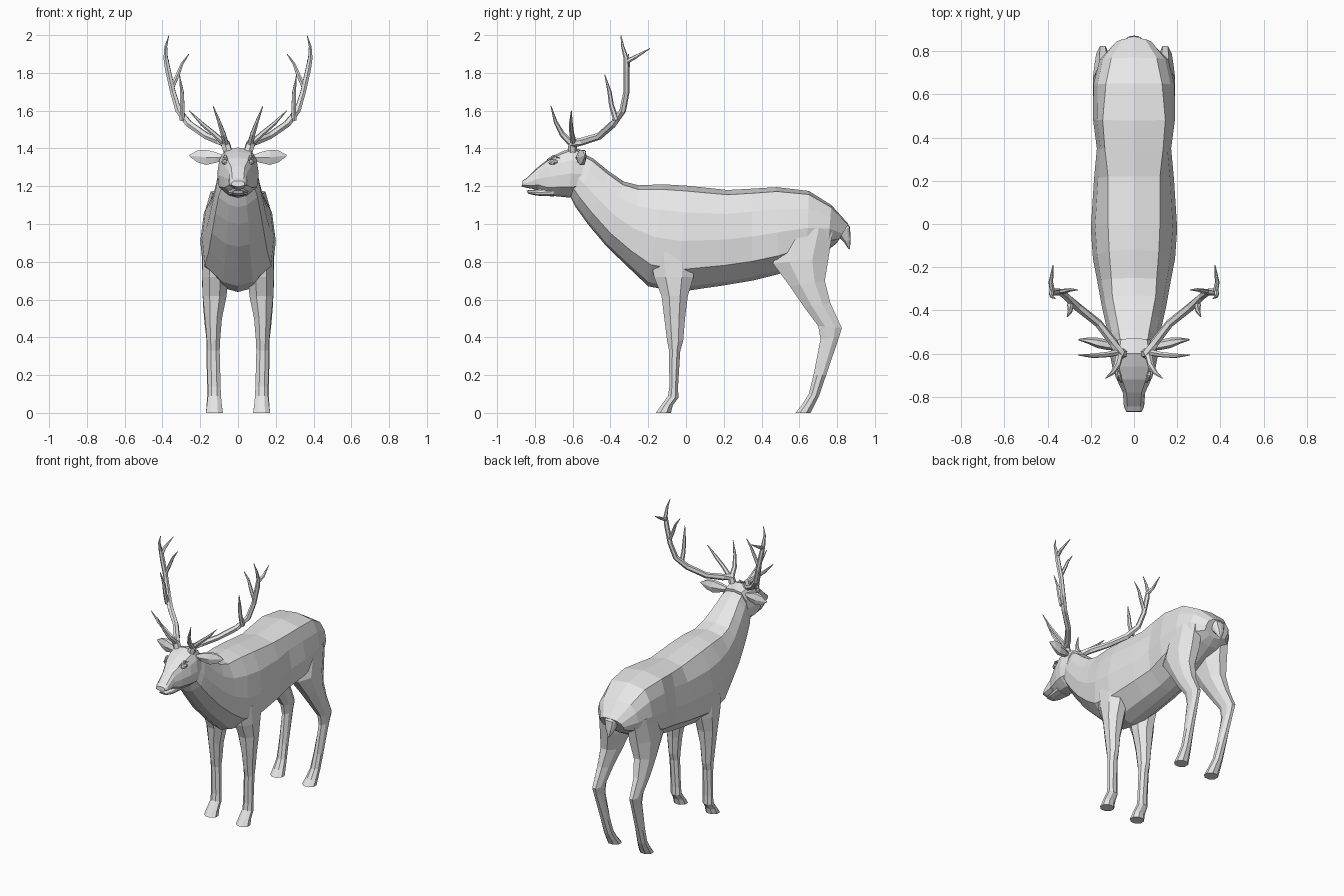
import bpy, bmesh, math
from mathutils import Vector

coat = bpy.data.materials.new("plain_grey")
coat.diffuse_color = (0.8, 0.8, 0.8, 1)


def loft(name, rings, mirror=False):
    """Skin a list of equal-sized rings into a closed flat-shaded mesh."""
    bm = bmesh.new()
    vs = [[bm.verts.new(p) for p in r] for r in rings]
    n = len(rings[0])
    for a, b in zip(vs, vs[1:]):
        for i in range(n):
            j = (i + 1) % n
            bm.faces.new((a[i], a[j], b[j], b[i]))
    bm.faces.new(vs[0][::-1])
    bm.faces.new(vs[-1])
    bmesh.ops.recalc_face_normals(bm, faces=bm.faces)
    me = bpy.data.meshes.new(name)
    bm.to_mesh(me)
    bm.free()
    me.materials.append(coat)
    ob = bpy.data.objects.new(name, me)
    bpy.context.collection.objects.link(ob)
    if mirror:
        mod = ob.modifiers.new("mirror", 'MIRROR')
        mod.use_mirror_merge = False
    return ob


# Half cross-section: (fraction from top to bottom, width fraction)
HALF = [(0.25, 0.9), (0.52, 1.0), (0.79, 0.92), (0.96, 0.42)]


def trunk_ring(yt, zt, yb, zb, wtop, wmax):
    top, bot = Vector((0, yt, zt)), Vector((0, yb, zb))
    side = [(0.05, wtop)] + [(t, w * wmax) for t, w in HALF]
    right = [top.lerp(bot, t) + Vector((w, 0, 0)) for t, w in side]
    left = [Vector((-p.x, p.y, p.z)) for p in reversed(right)]
    return [top] + right + [bot] + left


def leg_ring(yf, zf, yb, zb, xin, xout):
    pts = []
    for k in range(8):
        a = math.radians(22.5 + 45 * k)
        u, v = math.cos(a) * 1.08, math.sin(a) * 1.08
        pts.append(Vector(((xin + xout) / 2 + u * (xout - xin) / 2,
                           (yf + yb) / 2 + v * (yb - yf) / 2,
                           (zf + zb) / 2 + v * (zb - zf) / 2)))
    return pts


def horn(name, pts, sides=6):
    """Tapered tube; each point is x, y, z, radius."""
    P = [Vector(p[:3]) for p in pts]
    rings = []
    for i, p in enumerate(P):
        d = (P[min(i + 1, len(P) - 1)] - P[max(i - 1, 0)]).normalized()
        u = d.cross(Vector((0.5, 1, 0.1))).normalized()
        v = d.cross(u)
        rings.append([p + pts[i][3] * (u * math.cos(2 * math.pi * k / sides)
                                       + v * math.sin(2 * math.pi * k / sides))
                      for k in range(sides)])
    return loft(name, rings, True)


# Neck and torso
loft("body", [trunk_ring(*s) for s in [
    (-.56, 1.38, -.62, 1.16, .06, .09),
    (-.49, 1.345, -.585, 1.09, .07, .112),
    (-.41, 1.28, -.52, 1.00, .085, .13),
    (-.33, 1.225, -.42, .88, .10, .15),
    (-.25, 1.205, -.30, .765, .105, .168),
    (-.12, 1.21, -.20, .67, .115, .19),
    (0, 1.203, -.04, .64, .12, .20),
    (.22, 1.18, .20, .675, .12, .185),
    (.35, 1.187, .35, .70, .135, .172),
    (.48, 1.195, .49, .735, .145, .19),
    (.65, 1.175, .64, .80, .13, .188),
    (.77, 1.10, .75, .86, .105, .16),
    (.86, 1.00, .80, .90, .05, .09)]])

# Skull and muzzle
loft("head", [trunk_ring(*s) for s in [
    (-.868, 1.228, -.87, 1.198, .024, .035),
    (-.845, 1.243, -.845, 1.192, .03, .047),
    (-.78, 1.305, -.78, 1.18, .035, .052),
    (-.72, 1.352, -.74, 1.152, .055, .075),
    (-.66, 1.382, -.67, 1.145, .07, .10),
    (-.60, 1.405, -.62, 1.14, .07, .11),
    (-.53, 1.385, -.57, 1.15, .06, .10)]])
loft("lower_jaw", [trunk_ring(*s) for s in [
    (-.845, 1.178, -.835, 1.16, .018, .028),
    (-.80, 1.182, -.79, 1.15, .028, .042),
    (-.70, 1.20, -.70, 1.146, .03, .055)]])

# Eyes and brow ridges
horn("eye", [(.066, -.725, 1.322, .006), (.069, -.71, 1.328, .015),
             (.074, -.695, 1.33, .015), (.078, -.68, 1.33, .006)])
horn("brow", [(.058, -.735, 1.338, .004), (.068, -.70, 1.358, .010),
              (.080, -.67, 1.35, .004)])


# Ears
def ear_ring(x, y, z, h, t):
    return [(x, y + t * math.cos(math.pi * k / 3), z + h * math.sin(math.pi * k / 3))
            for k in range(6)]


loft("ear", [ear_ring(*s) for s in [
    (.075, -.57, 1.35, .016, .014), (.12, -.56, 1.352, .033, .024),
    (.17, -.55, 1.353, .046, .024), (.215, -.54, 1.358, .036, .014),
    (.258, -.535, 1.362, .004, .003)]], True)

# Antlers: beam, forks and tines
horn("antler_beam", [
    (.050, -.60, 1.37, .026), (.066, -.60, 1.425, .026), (.095, -.55, 1.437, .021),
    (.165, -.46, 1.465, .019), (.26, -.385, 1.53, .02), (.315, -.335, 1.60, .018),
    (.345, -.315, 1.70, .016), (.372, -.315, 1.82, .016), (.383, -.318, 1.88, .013),
    (.382, -.335, 1.94, .008), (.366, -.345, 1.998, .002)])
horn("back_tine", [(.377, -.315, 1.86, .013), (.385, -.27, 1.883, .011),
                   (.375, -.19, 1.93, .002)])
horn("inner_tine", [(.35, -.315, 1.72, .013), (.315, -.31, 1.80, .011),
                    (.295, -.305, 1.85, .008), (.26, -.305, 1.90, .002)])
horn("middle_tine", [(.295, -.37, 1.55, .016), (.295, -.395, 1.63, .013),
                     (.297, -.405, 1.70, .011), (.31, -.43, 1.79, .002)])
horn("brow_tine", [(.066, -.605, 1.425, .018), (.078, -.655, 1.475, .015),
                   (.10, -.69, 1.54, .010), (.132, -.715, 1.625, .002)])
horn("second_tine", [(.075, -.595, 1.43, .016), (.13, -.605, 1.48, .013),
                     (.19, -.61, 1.53, .011), (.258, -.607, 1.60, .002)])

# Legs with hooves
loft("front_leg", [leg_ring(*s) for s in [
    (-.19, .85, .05, .85, .06, .188), (-.17, .72, .04, .72, .055, .19),
    (-.13, .62, .01, .62, .06, .187), (-.115, .50, -.005, .50, .085, .175),
    (-.10, .38, -.015, .38, .095, .165), (-.09, .33, -.03, .33, .097, .163),
    (-.088, .14, -.042, .14, .092, .16), (-.095, .09, -.04, .08, .09, .16),
    (-.135, .035, -.07, .04, .085, .165), (-.16, 0, -.08, 0, .08, .17)]], True)
loft("hind_leg", [leg_ring(*s) for s in [
    (.52, .98, .78, .98, .04, .178), (.46, .79, .755, .82, .04, .19),
    (.55, .67, .735, .70, .07, .19), (.625, .56, .765, .58, .10, .185),
    (.70, .46, .825, .45, .115, .175), (.712, .39, .812, .405, .12, .168),
    (.675, .20, .742, .20, .108, .165), (.65, .10, .705, .09, .10, .163),
    (.612, .04, .685, .05, .09, .166), (.58, 0, .66, 0, .08, .17)]], True)

# Tail
loft("tail", [trunk_ring(*s) for s in [
    (.82, 1.04, .78, .97, .035, .05), (.868, .985, .80, .94, .03, .045),
    (.872, .92, .835, .905, .018, .028), (.868, .868, .862, .866, .003, .005)]])
